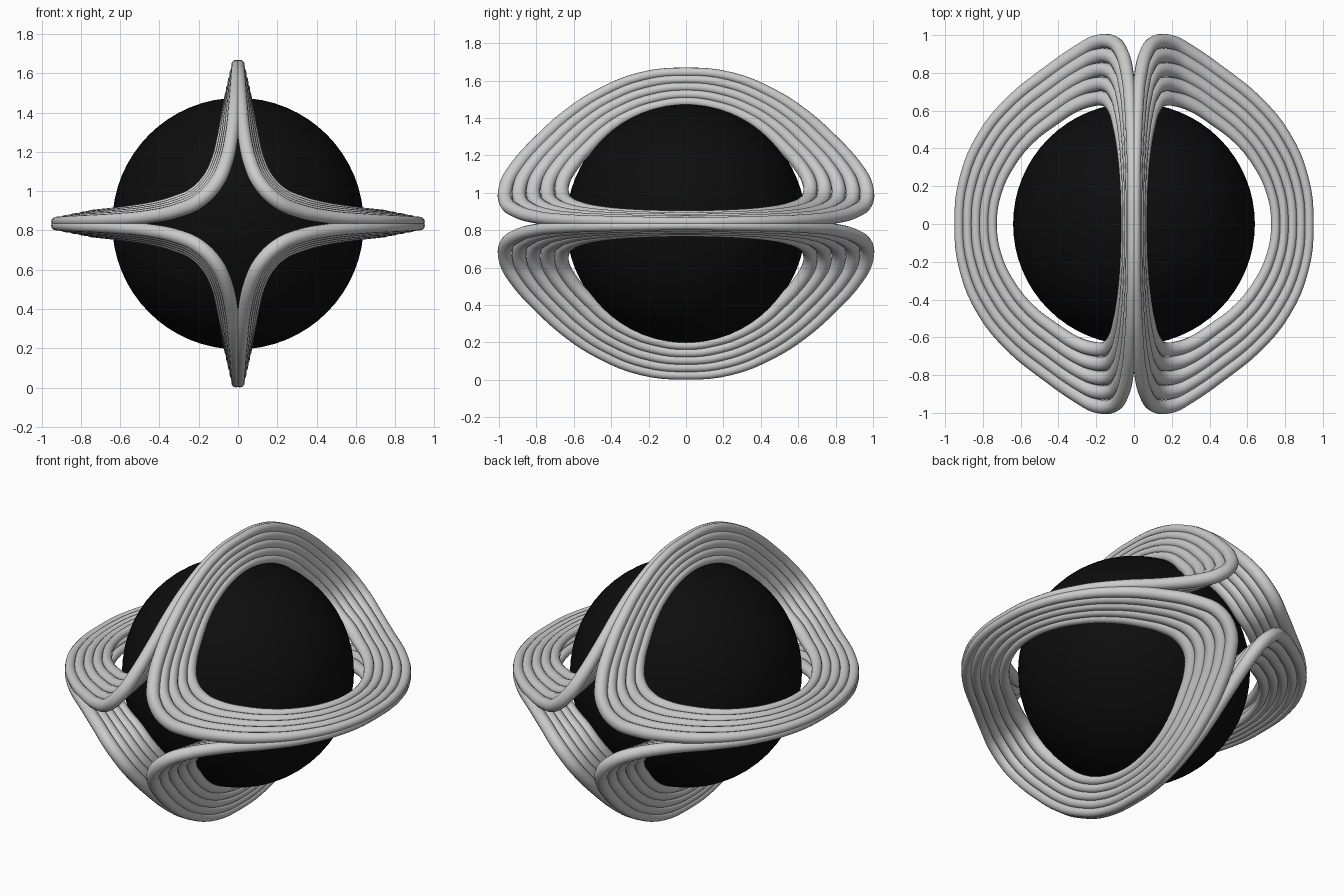
import bpy
from mathutils import Vector

if "Cube" in bpy.data.objects:
    bpy.data.objects.remove(bpy.data.objects["Cube"])

CENTRE = (0, 0, 0.835)
LAYERS = 5

# Half loops from the side fin, past the front/back corner, to the top fin: x, y, z, tube radius
OUTER = [(.927, 0, .010, .024), (.900, .24, .012, .025), (.800, .47, .015, .028),
         (.650, .65, .020, .031), (.460, .80, .035, .034), (.290, .915, .072, .037),
         (.200, .962, .115, .038), (.115, .962, .200, .038), (.070, .915, .290, .037),
         (.032, .77, .455, .034), (.020, .62, .590, .031), (.014, .46, .695, .028),
         (.010, .24, .785, .025), (.010, 0, .810, .024)]
INNER = [(.750, 0, .045, .024), (.725, .17, .047, .025), (.650, .33, .052, .028),
         (.550, .455, .062, .031), (.425, .555, .080, .034), (.310, .63, .110, .037),
         (.220, .66, .150, .038), (.150, .66, .220, .038), (.105, .61, .310, .037),
         (.078, .51, .420, .034), (.064, .42, .505, .031), (.053, .30, .580, .028),
         (.047, .16, .630, .025), (.045, 0, .652, .024)]


def tube_loop(name, half):
    # Closed smooth tube through the half loop and its reflection in y
    back = [Vector((p[0], -p[1], p[2], p[3])) for p in half[-2:0:-1]]
    points = half + back
    curve = bpy.data.curves.new(name, 'CURVE')
    curve.dimensions = '3D'
    curve.bevel_depth = 1.0
    curve.bevel_resolution = 4
    curve.resolution_u = 4
    spline = curve.splines.new('BEZIER')
    spline.bezier_points.add(len(points) - 1)
    spline.use_cyclic_u = True
    for bp, p in zip(spline.bezier_points, points):
        bp.co = p[:3]
        bp.radius = p[3]
        bp.handle_left_type = bp.handle_right_type = 'AUTO'
    obj = bpy.data.objects.new(name, curve)
    bpy.context.collection.objects.link(obj)
    obj.location = CENTRE
    bpy.ops.object.select_all(action='DESELECT')
    obj.select_set(True)
    bpy.context.view_layer.objects.active = obj
    bpy.ops.object.convert(target='MESH')
    bpy.ops.object.shade_smooth()
    # Repeat the loop in all four quadrants
    mirror = bpy.context.object.modifiers.new("quadrants", 'MIRROR')
    mirror.use_axis = (True, False, True)
    mirror.use_mirror_merge = False


# Nested tube loops
for i in range(LAYERS):
    t = i / (LAYERS - 1)
    tube_loop(f"ring_tube_{i + 1}",
              [Vector(a).lerp(Vector(b), t) for a, b in zip(OUTER, INNER)])

# Black core ball
bpy.ops.mesh.primitive_uv_sphere_add(segments=64, ring_count=32, radius=0.64, location=CENTRE)
ball = bpy.context.object
ball.name = "core_ball"
bpy.ops.object.shade_smooth()
black = bpy.data.materials.new("black")
black.diffuse_color = (0.004, 0.004, 0.004, 1)
black.use_nodes = True
black.node_tree.nodes["Principled BSDF"].inputs["Base Color"].default_value = black.diffuse_color
ball.data.materials.append(black)
